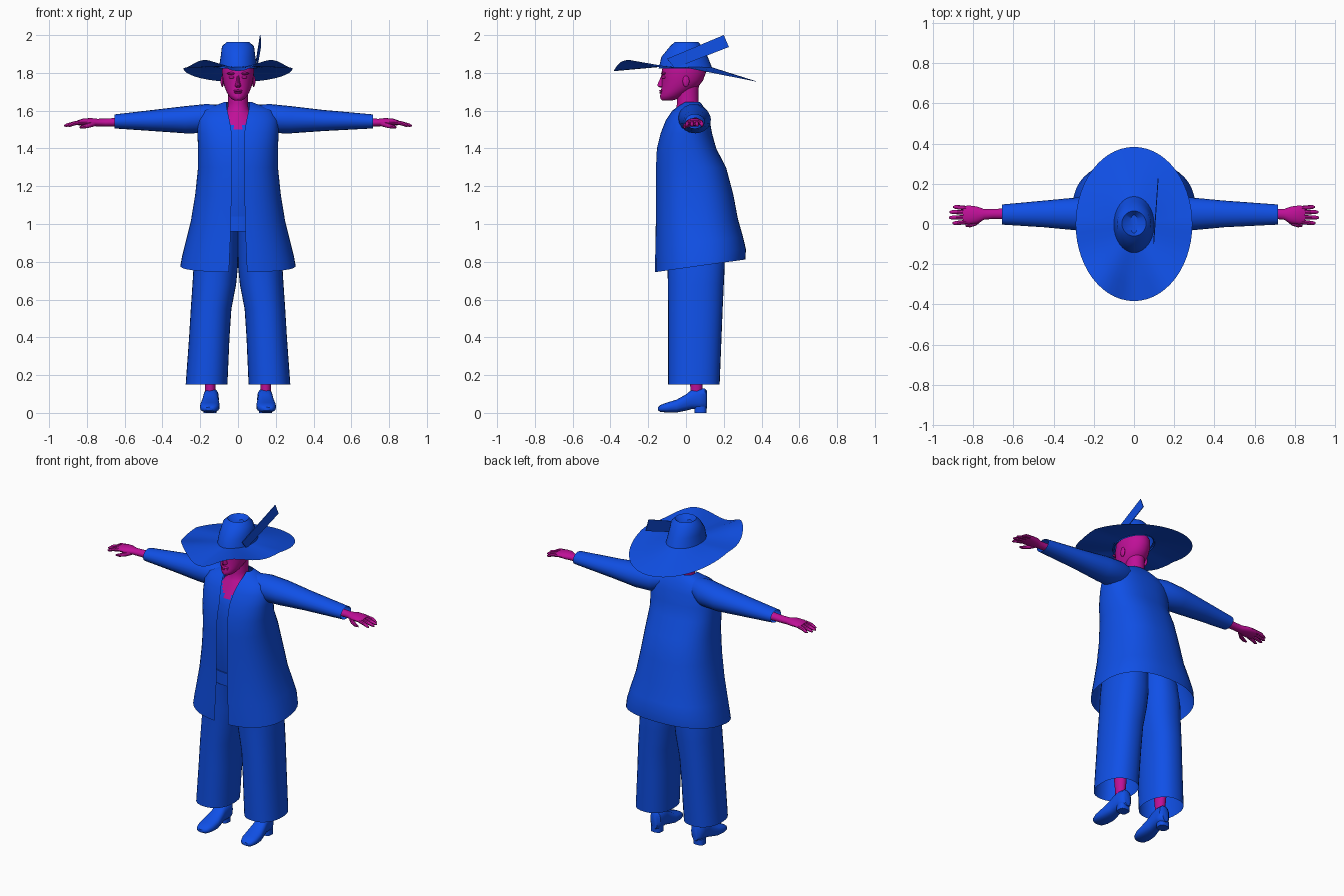
import bpy, bmesh, math
from mathutils import Vector


def material(name, rgb):
    m = bpy.data.materials.new(name)
    m.diffuse_color = (*rgb, 1)
    return m


BLUE = material("cloth blue", (0.005, 0.08, 0.8))
SKIN = material("magenta skin", (0.52, 0.005, 0.31))


def finish(name, bm, mats, angle=40):
    bmesh.ops.recalc_face_normals(bm, faces=bm.faces)
    me = bpy.data.meshes.new(name)
    bm.to_mesh(me)
    bm.free()
    ob = bpy.data.objects.new(name, me)
    bpy.context.collection.objects.link(ob)
    for m in mats:
        me.materials.append(m)
    bpy.ops.object.select_all(action='DESELECT')
    ob.select_set(True)
    bpy.context.view_layer.objects.active = ob
    bpy.ops.object.shade_smooth_by_angle(angle=math.radians(angle))
    return ob


def loft(name, rings, mats, closed=True, caps=(True, True), rule=None, angle=40):
    """Skin a list of equal-length point rings."""
    bm = bmesh.new()
    vs = [[bm.verts.new(p) for p in r] for r in rings]
    n = len(rings[0])
    for a, b in zip(vs, vs[1:]):
        for i in range(n if closed else n - 1):
            j = (i + 1) % n
            bm.faces.new((a[i], a[j], b[j], b[i]))
    for use, r in zip(caps, (vs[0], vs[-1])):
        if use:
            bm.faces.new(r)
    if rule:
        for f in bm.faces:
            f.material_index = rule(f.calc_center_median())
    return finish(name, bm, mats, angle)


def power(v, p):
    return math.copysign(abs(v) ** p, v)


def flat_ring(z, x0, x1, y0, y1, n=28, p=1.0):
    """Horizontal oval; p below 1 makes it boxier."""
    return [((x0 + x1) / 2 + (x1 - x0) / 2 * power(math.cos(t), p),
             (y0 + y1) / 2 + (y1 - y0) / 2 * power(math.sin(t), p), z)
            for t in (2 * math.pi * i / n for i in range(n))]


def tube(name, path, mat, n=16, caps=(True, True)):
    """Oval sections across x: (x, y, z, half depth, half height)."""
    return loft(name, [[(x, y + ry * math.cos(2 * math.pi * i / n),
                         z + rz * math.sin(2 * math.pi * i / n)) for i in range(n)]
                       for x, y, z, ry, rz in path], [mat], caps=caps)


def blob(name, pos, size, mat, seg=12):
    bm = bmesh.new()
    bmesh.ops.create_uvsphere(bm, u_segments=seg, v_segments=8, radius=1)
    for v in bm.verts:
        v.co = Vector(pos) + Vector([a * b for a, b in zip(v.co, size)])
    return finish(name, bm, [mat])


# Coat: open shell with a front slit (z, half width, front, back, half slit, tilt)
coat = [(0.745, 0.305, -0.165, 0.315, 0.047, 0.14), (0.80, 0.295, -0.165, 0.317, 0.046, 0.14),
        (0.88, 0.277, -0.163, 0.302, 0.042, 0.11), (1.00, 0.25, -0.161, 0.275, 0.037, 0.06),
        (1.15, 0.227, -0.16, 0.25, 0.035, 0.02), (1.30, 0.212, -0.16, 0.212, 0.035, 0),
        (1.40, 0.212, -0.155, 0.16, 0.035, 0), (1.48, 0.215, -0.135, 0.138, 0.033, 0),
        (1.55, 0.215, -0.108, 0.125, 0.045, 0), (1.60, 0.19, -0.075, 0.105, 0.056, 0),
        (1.628, 0.12, -0.04, 0.088, 0.062, 0), (1.645, 0.075, -0.02, 0.075, 0.06, 0)]
rings = []
for z, rx, yf, yb, gap, tilt in coat:
    g = math.asin(min(0.95, (gap / rx) ** (1 / 0.85)))
    ring = []
    for i in range(41):
        t = -math.pi / 2 + g + (2 * math.pi - 2 * g) * i / 40
        y = (yf + yb) / 2 + (yb - yf) / 2 * power(math.sin(t), 0.85)
        ring.append((rx * power(math.cos(t), 0.85), y, z + tilt * (y - yf)))
    rings.append(ring)
loft("coat", rings, [BLUE], closed=False, caps=(False, False))

# Sleeves, one slightly longer than the other
for s, end in ((-1, 0.655), (1, 0.715)):
    tube("sleeve", [(s * x, y, z, ry, rz) for x, y, z, ry, rz in (
        (0.08, 0.035, 1.575, 0.055, 0.055), (0.17, 0.042, 1.558, 0.085, 0.077),
        (0.28, 0.05, 1.552, 0.082, 0.072), (0.45, 0.05, 1.548, 0.066, 0.056),
        (end, 0.047, 1.543, 0.05, 0.037))], BLUE, 20, (True, False))

# Torso: shirt below, bare chest showing in the neckline
torso = [(0.97, 0.17, -0.105, 0.14), (1.04, 0.17, -0.118, 0.14), (1.2, 0.17, -0.135, 0.14),
         (1.38, 0.17, -0.137, 0.12), (1.46, 0.165, -0.125, 0.11)]
torso += [(1.50 + 0.012 * i, 0.155 - 0.011 * i, -0.112 + 0.0065 * i, 0.105 - 0.004 * i)
          for i in range(10)]
torso += [(1.64, 0.052, -0.047, 0.066), (1.70, 0.052, -0.05, 0.066), (1.76, 0.052, -0.045, 0.07)]
loft("shirt_and_neck", [flat_ring(z, -r, r, a, b, 40) for z, r, a, b in torso], [BLUE, SKIN],
     rule=lambda c: int(c.z > 1.495 + 0.9 * abs(c.x) or c.z > 1.6))

# Waistband
loft("waistband", [flat_ring(z, -0.18, 0.18, -0.124, 0.16, 32) for z in (0.96, 1.04)], [BLUE])

# Trouser legs, ankles and shoes
for s in (-1, 1):
    legs = [(0.15, 0.056, 0.277, -0.095, 0.178), (0.40, 0.045, 0.259, -0.095, 0.188),
            (0.55, 0.035, 0.25, -0.095, 0.194), (0.68, 0.01, 0.241, -0.096, 0.2),
            (0.78, 0.0, 0.235, -0.098, 0.205), (0.90, 0.0, 0.215, -0.105, 0.2),
            (1.0, 0.0, 0.18, -0.11, 0.17)]
    loft("trouser_leg", [flat_ring(z, s * a, s * b, c, d, 32, 0.88) for z, a, b, c, d in legs],
         [BLUE], caps=(False, True))
    cx = s * 0.147
    loft("ankle", [flat_ring(z, cx - r, cx + r, 0.055 - r * 1.2, 0.055 + r * 1.2, 16)
                   for z, r in ((0.08, 0.027), (0.14, 0.027), (0.25, 0.036), (0.45, 0.045))], [SKIN])
    shoe = []
    for y, r, z0, z1 in ((-0.147, 0.02, 0.012, 0.03), (-0.135, 0.038, 0.005, 0.042),
                         (-0.10, 0.05, 0.002, 0.055), (-0.05, 0.052, 0.002, 0.07),
                         (0.0, 0.044, 0.012, 0.098), (0.03, 0.04, 0.02, 0.123),
                         (0.07, 0.041, 0.02, 0.13), (0.10, 0.035, 0.02, 0.13),
                         (0.112, 0.02, 0.025, 0.115)):
        shoe.append([(cx + s * -0.05 * (y + 0.02) + r * power(math.cos(t), 0.8), y,
                      (z0 + z1) / 2 + (z1 - z0) / 2 * power(math.sin(t), 0.75))
                     for t in (2 * math.pi * i / 20 for i in range(20))])
    loft("shoe", shoe, [BLUE])
    loft("shoe_heel", [flat_ring(z, cx - 0.036, cx + 0.032, 0.045, 0.108, 16, 0.7)
                       for z in (0, 0.035)], [BLUE])

    # Hand: wrist and palm, four fingers and a thumb
    tube("palm", [(s * x, y, z, ry, rz) for x, y, z, ry, rz in (
        (0.60, 0.05, 1.54, 0.028, 0.024), (0.70, 0.05, 1.537, 0.025, 0.021),
        (0.745, 0.048, 1.537, 0.026, 0.02), (0.78, 0.045, 1.54, 0.042, 0.021),
        (0.82, 0.045, 1.54, 0.047, 0.018), (0.85, 0.045, 1.536, 0.044, 0.013))], SKIN)
    for y, tip in ((0.008, 0.903), (0.033, 0.92), (0.058, 0.918), (0.081, 0.9)):
        tube("finger", [(s * x, 0.045 + (y - 0.045) * k, z, r, r) for x, k, z, r in (
            (0.835, 0.95, 1.538, 0.011), (0.87, 1.05, 1.532, 0.011),
            (tip - 0.012, 1.1, 1.523, 0.009), (tip, 1.1, 1.52, 0.004))], SKIN, 8)
    tube("thumb", [(s * x, y, z, r, r) for x, y, z, r in (
        (0.755, 0.03, 1.533, 0.014), (0.785, 0.006, 1.524, 0.014),
        (0.815, -0.006, 1.516, 0.011), (0.838, -0.008, 1.512, 0.005))], SKIN, 8)

    # Ear, eye and brow
    blob("ear", (s * 0.083, 0.0, 1.755), (0.009, 0.018, 0.03), SKIN)
    blob("eye", (s * 0.033, -0.117, 1.777), (0.015, 0.013, 0.008), SKIN)
    blob("brow", (s * 0.034, -0.118, 1.797), (0.024, 0.014, 0.007), SKIN)

# Head and face
head = [(1.655, 0.022, -0.128, -0.07), (1.663, 0.036, -0.136, -0.04), (1.68, 0.05, -0.137, -0.01),
        (1.70, 0.061, -0.132, 0.02), (1.73, 0.073, -0.13, 0.068), (1.76, 0.08, -0.128, 0.09),
        (1.80, 0.085, -0.13, 0.105), (1.84, 0.084, -0.122, 0.105), (1.88, 0.07, -0.09, 0.08)]
loft("head", [flat_ring(z, -r, r, a, b, 28) for z, r, a, b in head], [SKIN])
loft("nose", [flat_ring(z, -r, r, y, -0.10, 10) for z, r, y in (
    (1.722, 0.008, -0.138), (1.728, 0.017, -0.15), (1.736, 0.015, -0.154),
    (1.76, 0.009, -0.142), (1.79, 0.007, -0.13))], [SKIN])
blob("upper_lip", (0, -0.129, 1.705), (0.024, 0.013, 0.006), SKIN)
blob("lower_lip", (0, -0.129, 1.695), (0.02, 0.012, 0.006), SKIN)

# Hat brim: drooping at the back, curled up either side of the front
brim = []
for k in (0, 0.33, 0.67, 1):
    ring = []
    for i in range(56):
        t = 2 * math.pi * i / 56
        c, s = math.cos(t), math.sin(t)
        edge = -0.005 - (0.075 * s if s > 0 else 0.018 * s * s - 0.36 * c * c * s ** 4)
        ring.append((c * (0.09 + 0.2 * k), s * (0.13 + 0.253 * k), 1.832 + edge * k))
    brim.append(ring)
loft("hat_brim", brim, [BLUE], caps=(False, False))

# Hat crown with a dented top
crown = [(1.822, 0.102, -0.145, 0.14), (1.885, 0.092, -0.13, 0.115), (1.94, 0.085, -0.085, 0.085),
         (1.964, 0.06, -0.06, 0.065), (1.935, 0.02, -0.045, 0.045)]
loft("hat_crown", [flat_ring(z, -r, r, a, b, 32) for z, r, a, b in crown], [BLUE],
     caps=(False, True))

# Feather: thin slanted plate beside the crown
loft("feather", [[(x + d, y, z) for x, y, z in (
    (0.098, -0.10, 1.875), (0.118, 0.20, 2.0), (0.12, 0.227, 1.937), (0.10, -0.06, 1.825))]
    for d in (-0.002, 0.002)], [BLUE])
